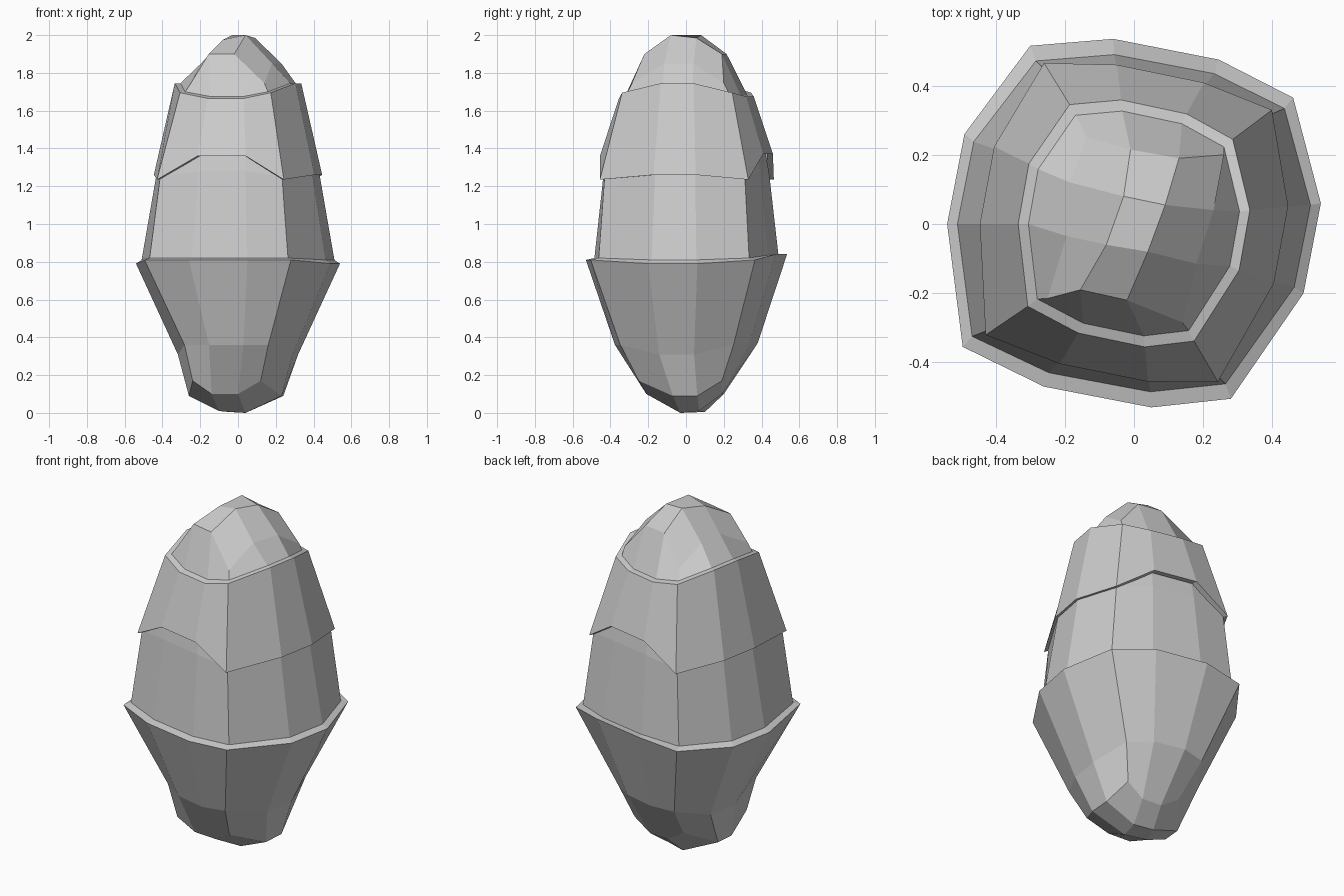
import bpy, bmesh

if "Cube" in bpy.data.objects:
    bpy.data.objects.remove(bpy.data.objects["Cube"])

# Base outline: 12 points clockwise from the back (2, 5, 8, 11 are corners)
OUTLINE = [(-.06, .535), (.245, .475), (.46, .365), (.54, .06), (.49, -.2), (.28, -.505),
           (.05, -.53), (-.26, -.47), (-.495, -.355), (-.54, 0), (-.49, .26), (-.30, .515)]
KIND = "bbcsscffcssc"   # back, corner, side, front


def ring(sx, sy, back, corner, side, front, corner_scale=1.0):
    """Scaled outline with a height for each kind of point."""
    zs = dict(b=back, c=corner, s=side, f=front)
    pts = []
    for (x, y), k in zip(OUTLINE, KIND):
        m = corner_scale if k == "c" else 1
        pts.append((x * sx * m, y * sy * m, zs[k]))
    return pts


def free_ring(xy, back, corner, side, front):
    zs = dict(b=back, c=corner, s=side, f=front)
    return [(x, y, zs[k]) for (x, y), k in zip(xy, KIND)]


def loft(name, rings, quad=None):
    """Skin rings together; quad closes the last ring with a 3 x 3 patch."""
    bm = bmesh.new()
    rows = [[bm.verts.new(p) for p in r] for r in rings]
    for lo, hi in zip(rows, rows[1:]):
        for i in range(12):
            j = (i + 1) % 12
            bm.faces.new((lo[i], lo[j], hi[j], hi[i]))
    if quad:
        r = rows[-1]
        q = [bm.verts.new(p) for p in quad]
        bm.faces.new(q)
        for n in range(4):
            i, a, b = n * 3, q[n * 1], q[(n + 1) % 4]
            bm.faces.new((r[i], r[i + 1], b, a))
            bm.faces.new((r[i - 1], r[i], a, r[i - 2]))
    bmesh.ops.recalc_face_normals(bm, faces=bm.faces)
    me = bpy.data.meshes.new(name)
    bm.to_mesh(me)
    bm.free()
    ob = bpy.data.objects.new(name, me)
    bpy.context.collection.objects.link(ob)
    return ob


# Lower cup with its rim
BASE = [(-.02, .20), (.10, .19), (.20, .19), (.24, .06), (.23, -.07), (.12, -.25),
        (0, -.21), (-.14, -.20), (-.24, -.22), (-.26, -.05), (-.25, .06), (-.13, .21)]
loft("lower_cup",
     [ring(.945, .915, .835, .82, .81, .82),
      ring(1, 1, .84, .81, .79, .81),
      ring(.59, .71, .37, .36, .31, .36, .97),
      free_ring(BASE, .10, .17, .09, .10)],
     [(-.05, .10, .005), (.06, .07, .01), (.04, -.03, 0), (-.10, -.01, .01)])

# Middle body running up under the shell
loft("middle_body",
     [ring(.945, .915, .835, .82, .81, .82),
      ring(.80, .82, 1.28, 1.25, 1.26, 1.28, 1.04),
      ring(.75, .77, 1.42, 1.40, 1.40, 1.42, 1.03)])

# Overhanging upper shell with arched front and back
loft("upper_shell",
     [ring(.78, .80, 1.37, 1.24, 1.26, 1.36, 1.04),
      ring(.825, .86, 1.37, 1.235, 1.26, 1.36, 1.05),
      ring(.62, .67, 1.675, 1.695, 1.745, 1.665),
      ring(.565, .61, 1.68, 1.70, 1.745, 1.675)])

# Cap
CROWN = [(-.01, .215), (.13, .19), (.26, .20), (.23, .04), (.18, -.115), (.14, -.285),
         (-.02, -.22), (-.155, -.19), (-.25, -.215), (-.195, -.035), (-.185, .12), (-.135, .25)]
loft("cap",
     [ring(.565, .61, 1.68, 1.70, 1.745, 1.675),
      free_ring(CROWN, 1.90, 1.745, 1.85, 1.90)],
     [(-.03, .08, 2.0), (.09, .055, 1.985), (.04, -.08, 2.0), (-.08, -.06, 1.975)])
